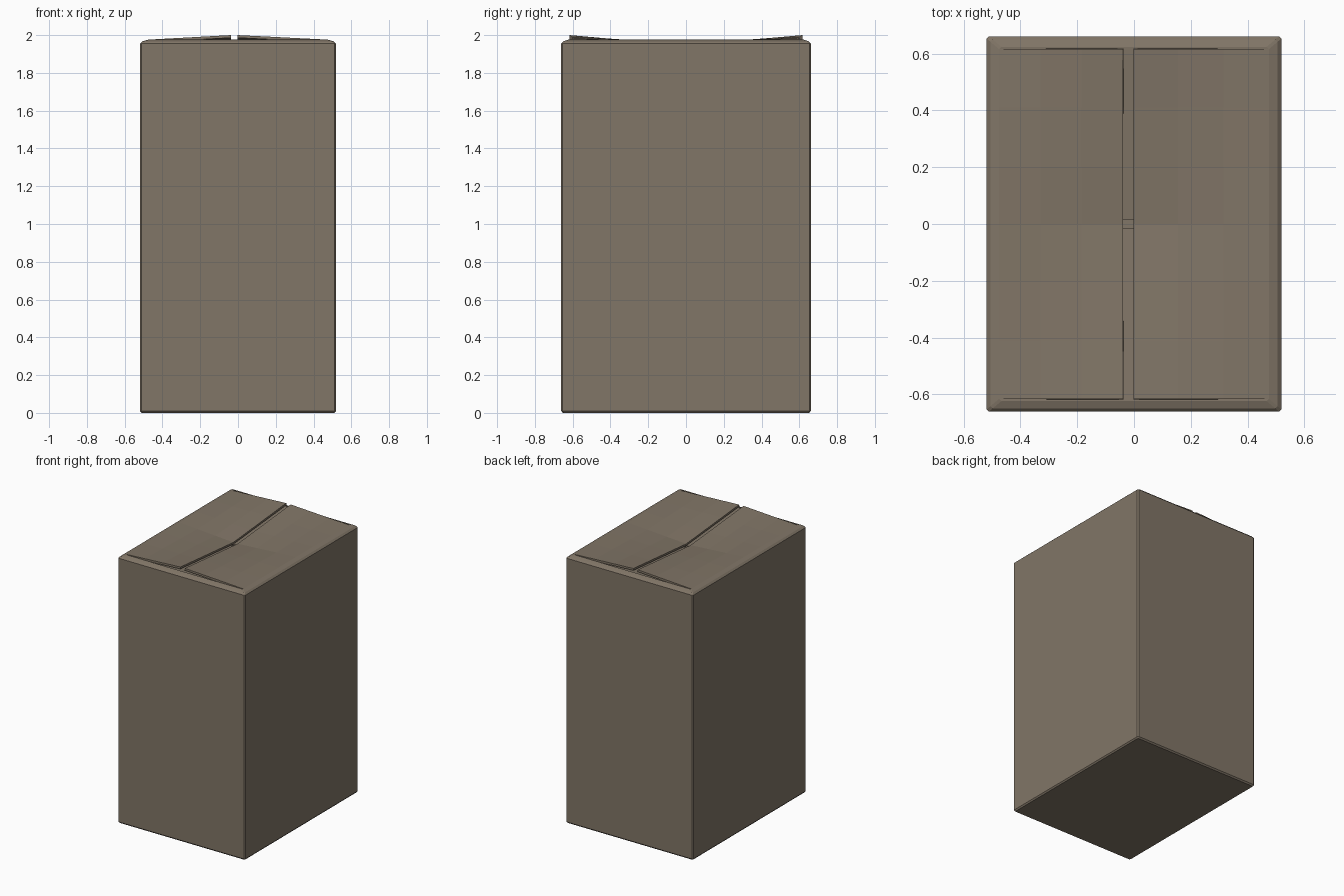
import bpy

if "Cube" in bpy.data.objects:
    bpy.data.objects.remove(bpy.data.objects["Cube"])

card = bpy.data.materials.new("cardboard")
card.diffuse_color = (0.22, 0.18, 0.135, 1)
card.use_nodes = True
card.node_tree.nodes["Principled BSDF"].inputs["Base Color"].default_value = card.diffuse_color


def make(name, verts, faces):
    mesh = bpy.data.meshes.new(name)
    mesh.from_pydata(verts, [], faces)
    mesh.materials.append(card)
    obj = bpy.data.objects.new(name, mesh)
    bpy.context.collection.objects.link(obj)
    return obj


def ring(hx, hy, z, c=0.008):
    # rectangle with small cut corners, counter-clockwise
    return [(hx, -hy + c, z), (hx, hy - c, z), (hx - c, hy, z), (-hx + c, hy, z),
            (-hx, hy - c, z), (-hx, -hy + c, z), (-hx + c, -hy, z), (hx - c, -hy, z)]


def flap(name, xs, ys, height, thick=0.014):
    # bent sheet of card over a small grid, with thickness below
    verts = [(x, y, height(x, y)) for y in ys for x in xs]
    n = len(xs)
    faces = [(j * n + i, j * n + i + 1, (j + 1) * n + i + 1, (j + 1) * n + i)
             for j in range(len(ys) - 1) for i in range(n - 1)]
    obj = make(name, verts, faces)
    mod = obj.modifiers.new("thickness", 'SOLIDIFY')
    mod.thickness = thick
    mod.offset = -1
    return obj


# Carton walls and floor: outside, rolled rim, then inside
profile = [(0.511, 0.652, 0), (0.519, 0.661, 0.01), (0.519, 0.661, 1.955),
           (0.506, 0.650, 1.967), (0.475, 0.624, 1.976), (0.475, 0.624, 1.955),
           (0.50, 0.642, 1.945), (0.50, 0.642, 0.02)]
verts = [v for p in profile for v in ring(*p)]
faces = [tuple(range(7, -1, -1))]
for r in range(len(profile) - 1):
    for i in range(8):
        a, b = r * 8 + i, r * 8 + (i + 1) % 8
        faces.append((a, b, b + 8, a + 8))
last = (len(profile) - 1) * 8
faces.append(tuple(range(last, last + 8)))
make("carton_body", verts, faces)

# Inner end flaps sagging towards the middle
for side, ys in (("front", [-0.624, -0.015]), ("back", [0.015, 0.624])):
    flap("inner_flap_" + side, [-0.475, 0.475], ys,
         lambda x, y: 1.925 + 0.047 * abs(y) / 0.624)

# Outer long flaps: hinged at the sides, dipping mid-seam, lifted at the ends
steps = [-0.617, -0.41, -0.2, 0.0, 0.2, 0.41, 0.617]


def outer_height(seam):
    def h(x, y):
        t = (0.475 - abs(x)) / (0.475 - abs(seam))
        edge = 1.946 + 0.054 * abs(y) / 0.617
        return 1.976 * (1 - t) + edge * t
    return h


for side, xs, seam in (("left", [-0.475, -0.33, -0.185, -0.038], -0.038),
                       ("right", [-0.002, 0.155, 0.315, 0.475], 0.0)):
    flap("outer_flap_" + side, xs, steps, outer_height(seam))
